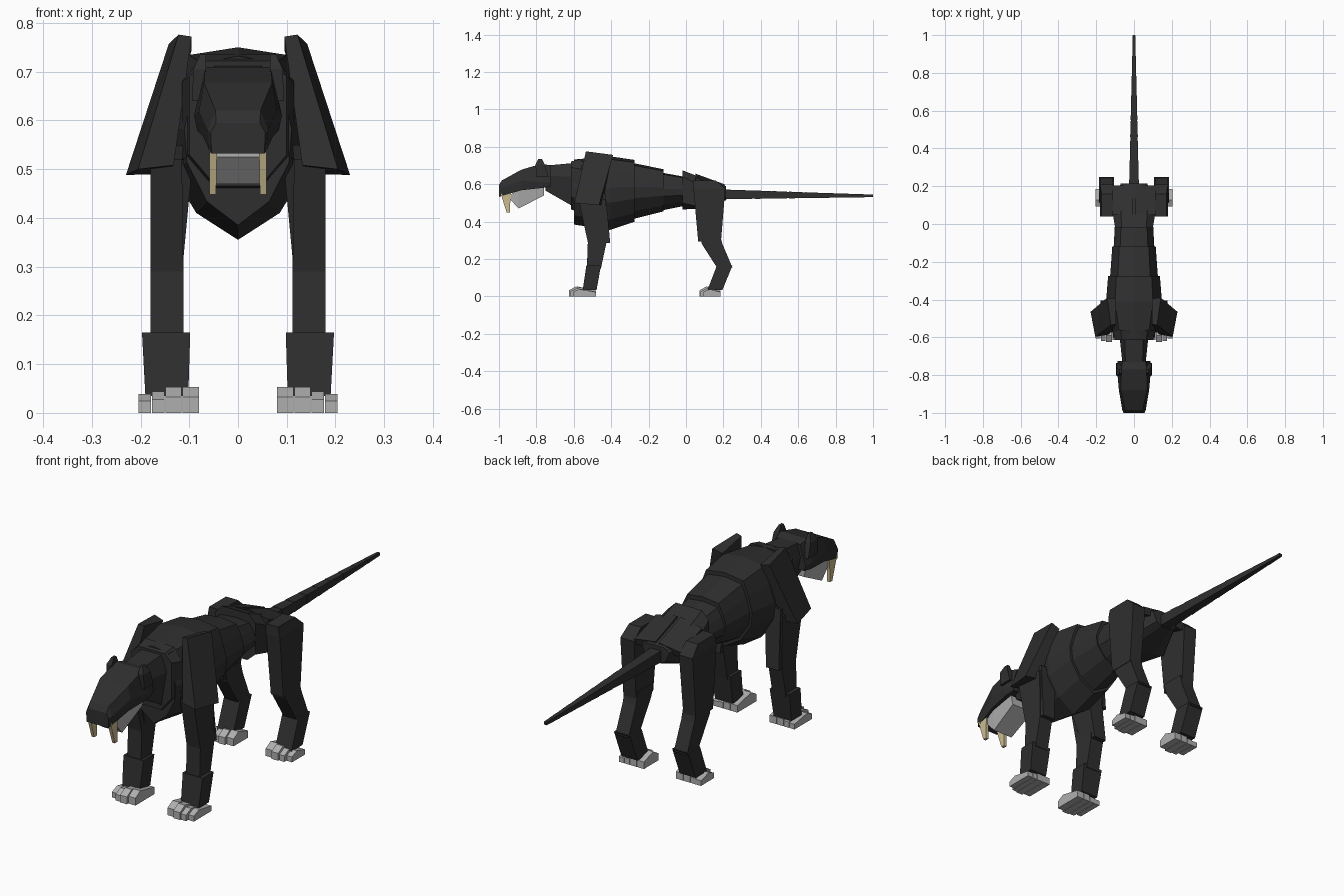
import bpy, bmesh

cube = bpy.data.objects.get("Cube")
if cube:
    bpy.data.objects.remove(cube, do_unlink=True)


def material(name, rgb):
    m = bpy.data.materials.new(name)
    m.use_nodes = True
    col = (*rgb, 1)
    m.diffuse_color = col
    bsdf = m.node_tree.nodes["Principled BSDF"]
    bsdf.inputs["Base Color"].default_value = col
    bsdf.inputs["Roughness"].default_value = 0.8
    return m


black = material("black_fur", (0.028, 0.028, 0.028))
grey = material("light_grey", (0.43, 0.43, 0.43))
cream = material("cream_tooth", (0.6, 0.5, 0.28))


def loft(name, rings, mat, side=1):
    """Skin a closed solid through rings of equal point count."""
    bm = bmesh.new()
    vs = [[bm.verts.new((x * side, y, z)) for x, y, z in r] for r in rings]
    n = len(vs[0])
    for a, b in zip(vs, vs[1:]):
        for i in range(n):
            j = (i + 1) % n
            bm.faces.new((a[i], a[j], b[j], b[i]))
    bm.faces.new(vs[0])
    bm.faces.new(vs[-1])
    bmesh.ops.recalc_face_normals(bm, faces=bm.faces)
    me = bpy.data.meshes.new(name)
    bm.to_mesh(me)
    bm.free()
    me.materials.append(mat)
    ob = bpy.data.objects.new(name, me)
    bpy.context.collection.objects.link(ob)


def pair(name, rings, mat):
    loft("left_" + name, rings, mat)
    loft("right_" + name, rings, mat, -1)


def level(z, x0, x1, y0, y1):
    """Horizontal rectangle, for limbs."""
    return [(x0, y0, z), (x1, y0, z), (x1, y1, z), (x0, y1, z)]


def section(y, half):
    """Upright section across the body from (half width, z) points, top down."""
    left = [(x, y, z) for x, z in half]
    right = [(-x, y, z) for x, z in reversed(half) if x > 0]
    return left + right


def rib(y, top, bottom, w):
    shape = ((0, 1), (.68, .96), (.86, .77), (1, .57), (.95, .37), (.58, .14), (0, 0))
    return section(y, [(w * u, bottom + (top - bottom) * v) for u, v in shape])


def block(y, top, bottom, w_top, w_bottom):
    return section(y, [(w_top, top), (w_bottom, bottom)])


# Torso
loft("chest", [rib(-.6, .732, .385, .11), rib(-.41, .75, .355, .148),
               rib(-.275, .73, .4, .137)], black)
loft("rib_cage", [rib(-.3, .717, .41, .128), rib(-.12, .68, .455, .115)], black)
loft("waist", [rib(-.13, .662, .46, .108), rib(.02, .635, .49, .1)], black)
loft("pelvis", [section(-.02, [(.065, .675), (.1, .64), (.1, .5), (.06, .465)]),
                section(.07, [(.07, .64), (.115, .6), (.11, .48), (.06, .47)]),
                section(.215, [(.04, .59), (.07, .575), (.05, .53), (.025, .515)])], black)
pair("hip_plate", [[(.008, .05, .657), (.115, .05, .635), (.115, .05, .595), (.008, .05, .61)],
                   [(.008, .205, .6), (.115, .205, .585), (.115, .195, .555), (.008, .195, .565)]], black)

# Neck
loft("collar", [section(-.615, [(.065, .722), (.1, .69), (.1, .53), (.045, .465)]),
                section(-.56, [(.07, .735), (.115, .68), (.115, .52), (.05, .45)])], black)
loft("neck", [block(-.76, .7, .58, .045, .06),
              section(-.73, [(.045, .7), (.062, .64), (.05, .565)]) [:2]
              + section(-.73, [(.045, .7), (.062, .64), (.05, .565)])[-2:]], black)
loft("lower_neck", [section(-.75, [(.045, .7), (.06, .645), (.045, .565)]),
                    section(-.58, [(.05, .715), (.078, .64), (.05, .468)])], black)

# Head with three-step sides
loft("head", [section(-1, [(.045, .595), (.056, .575), (.054, .532)]),
              section(-.985, [(.046, .62), (.062, .58), (.058, .537)]),
              section(-.88, [(.07, .678), (.08, .62), (.072, .568)]),
              section(-.77, [(.068, .71), (.09, .61), (.084, .58)]),
              section(-.725, [(.06, .7), (.088, .61), (.08, .586)])], black)
pair("ear", [level(.64, .064, .094, -.8, -.735), level(.705, .066, .092, -.805, -.755),
             level(.735, .066, .078, -.79, -.77)], black)
loft("jaw", [block(-.945, .54, .525, .052, .05), block(-.895, .57, .47, .058, .05),
             block(-.76, .59, .54, .068, .055)], grey)
pair("fang", [level(.55, .043, .059, -.99, -.935), level(.5, .044, .058, -.975, -.94),
              level(.448, .045, .058, -.958, -.94)], cream)

# Tail of overlapping tapering pieces
pieces = 9
for i in range(pieces):
    t0, t1 = i / pieces, (i + 1) / pieces
    rings = []
    for t, grow in ((t0, 1.0), (t1, .94)):
        r = (.027 - .02 * t) * grow
        z = .546 - .008 * t
        rings.append(block(.19 + .81 * t, z + r, z - r, r, r))
    loft(f"tail_piece_{i + 1}", rings, black)

# Front legs
pair("shoulder_blade",
     [[(.095, -.53, .772), (.095, -.395, .745), (.165, -.45, .49), (.132, -.585, .508)],
      [(.122, -.535, .776), (.142, -.39, .757), (.23, -.465, .488), (.205, -.597, .5)]], black)
pair("upper_arm", [level(.55, .09, .17, -.57, -.43), level(.285, .115, .178, -.495, -.405)], black)
pair("forearm", [level(.52, .115, .18, -.575, -.43), level(.29, .112, .18, -.525, -.425),
                 level(.15, .112, .18, -.53, -.455)], black)
pair("wrist", [level(.165, .098, .197, -.533, -.455), level(.035, .102, .19, -.552, -.478)], black)

# Hind legs
pair("thigh", [level(.62, .112, .172, .04, .16), level(.575, .112, .18, .04, .21),
               level(.295, .118, .18, .065, .187)], black)
pair("shin", [level(.335, .113, .178, .07, .18), level(.28, .113, .178, .085, .195),
              level(.155, .113, .178, .165, .248)], black)
pair("hock", [level(.165, .105, .185, .165, .248), level(.035, .105, .185, .115, .195)], black)

# Four stepped toes on every paw: inner x, outer x, height, setback
toes = ((.08, .114, .053, .01), (.116, .149, .053, 0), (.151, .176, .044, .005), (.178, .204, .039, .02))
for paw, front, back in (("front", -.625, -.48), ("hind", .073, .185)):
    for n, (x0, x1, h, setback) in enumerate(toes):
        f = front + setback
        profile = ((f, 0), (f, h * .62), (f + .035, h), (back, h * .6), (back, 0))
        pair(f"{paw}_toe_{n + 1}", [[(x, y, z) for y, z in profile] for x in (x0, x1)], grey)
